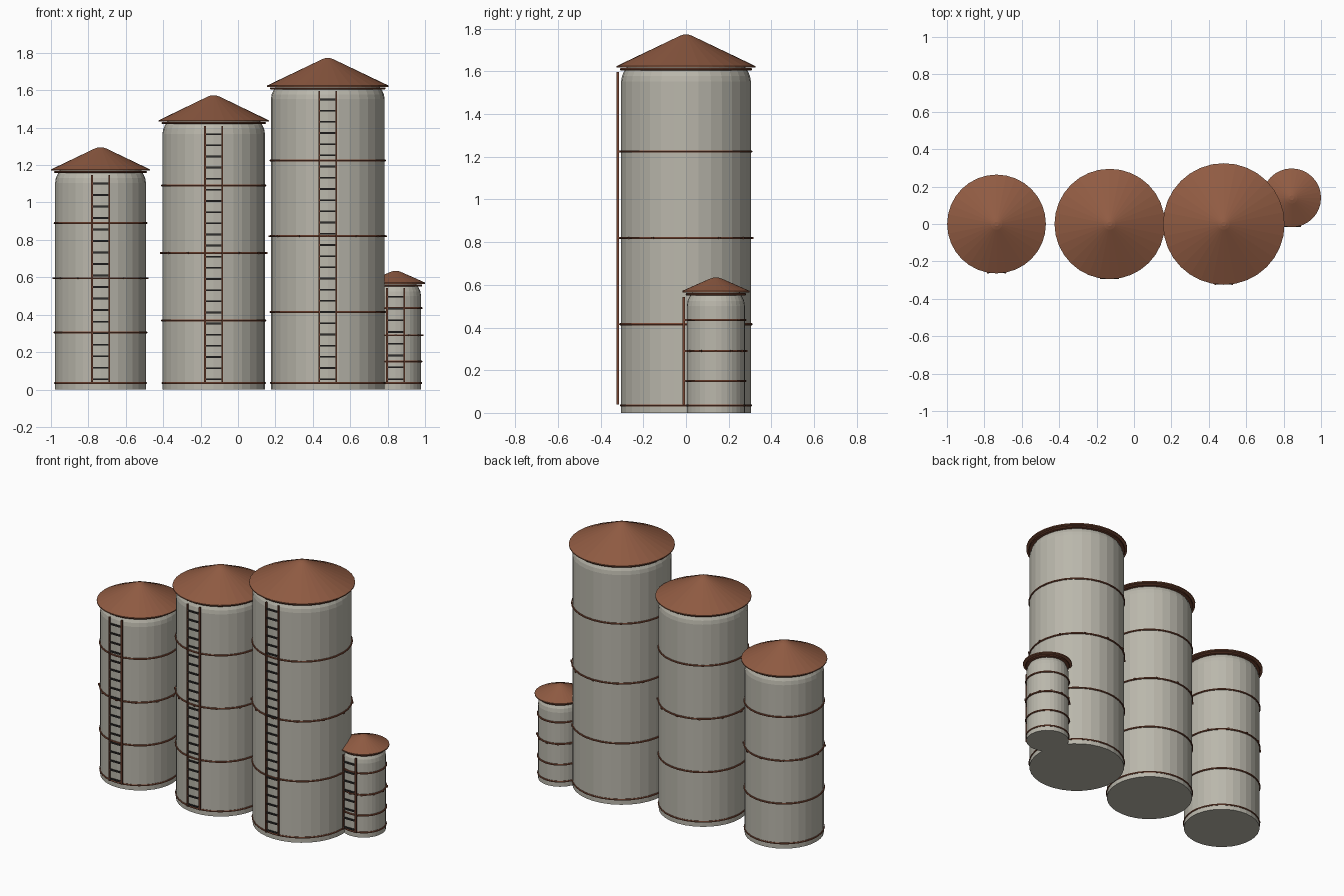
import bpy
import bmesh
from math import sin, cos, pi, tau
from mathutils import Matrix, Vector

cube = bpy.data.objects.get("Cube")
if cube:
    bpy.data.objects.remove(cube, do_unlink=True)


def material(name, rgb):
    m = bpy.data.materials.new(name)
    m.use_nodes = True
    m.diffuse_color = (*rgb, 1)
    m.node_tree.nodes["Principled BSDF"].inputs["Base Color"].default_value = (*rgb, 1)
    return m


CONCRETE = material("pale concrete", (0.49, 0.475, 0.41))
ROOF = material("rust roof", (0.28, 0.105, 0.055))
BAND = material("dark rust", (0.18, 0.06, 0.032))
RUNG = material("dark iron", (0.03, 0.028, 0.027))
SIDES = 32


def finish(name, bm, mat, center):
    mesh = bpy.data.meshes.new(name)
    bmesh.ops.recalc_face_normals(bm, faces=bm.faces)
    bm.to_mesh(mesh)
    bm.free()
    mesh.materials.append(mat)
    ob = bpy.data.objects.new(name, mesh)
    ob.location = (*center, 0)
    bpy.context.collection.objects.link(ob)
    return ob


def lathe(bm, profile, closed=False):
    """Revolve (radius, z) points; open profiles get end caps."""
    rings = [[bm.verts.new((r * cos(tau * i / SIDES), r * sin(tau * i / SIDES), z))
              for i in range(SIDES)] for r, z in profile]
    pairs = list(zip(rings, rings[1:]))
    if closed:
        pairs.append((rings[-1], rings[0]))
    else:
        bm.faces.new(rings[0])
        bm.faces.new(rings[-1])
    for a, b in pairs:
        for i in range(SIDES):
            j = (i + 1) % SIDES
            bm.faces.new((a[i], a[j], b[j], b[i]))


def box(bm, pos, size, angle=0):
    m = (Matrix.Rotation(angle, 4, "Z") @ Matrix.Translation(pos)
         @ Matrix.Diagonal(Vector((*size, 1))))
    bmesh.ops.create_cube(bm, size=1, matrix=m)


def silo(name, center, r, eave, apex, bands):
    # Wall with a rounded shoulder
    bm = bmesh.new()
    lathe(bm, [(r, 0), (r, eave - 0.065), (r - 0.004, eave - 0.04),
               (r - 0.013, eave - 0.02), (r - 0.025, eave)])
    finish(name + "_wall", bm, CONCRETE, center)

    # Conical roof with a thin rim and blunt tip
    bm = bmesh.new()
    lathe(bm, [(r - 0.02, eave), (r + 0.021, eave), (r + 0.021, eave + 0.007),
               (0.03, apex - 0.006), (0.012, apex)])
    finish(name + "_roof", bm, ROOF, center)

    # Hoops, with bolts round the middle one
    bm = bmesh.new()
    for k, z in enumerate(bands):
        out = r + (0.008 if 0 < k < len(bands) - 1 else 0.006)
        lathe(bm, [(r - 0.02, z - 0.005), (out - 0.003, z - 0.005), (out, z),
                   (out - 0.003, z + 0.005), (r - 0.02, z + 0.005)], closed=True)
    for k in range(12):
        box(bm, (r + 0.007, 0, bands[2]), (0.012, 0.012, 0.009), tau * k / 12)
    finish(name + "_hoops", bm, BAND, center)

    # Ladder on the front
    y, low, high = -r - 0.015, 0.04, eave - 0.022
    bm = bmesh.new()
    for side in (-1, 1):
        box(bm, (side * 0.046, y, (low + high) / 2), (0.009, 0.012, high - low))
        for z in bands[1:-1]:
            box(bm, (side * 0.046, y + 0.01, z), (0.008, 0.02, 0.008))
    finish(name + "_ladder_rails", bm, BAND, center)
    bm = bmesh.new()
    count = round((high - low) / 0.06)
    step = (high - low) / count
    for k in range(count):
        box(bm, (0, y, low + step * (k + 0.25)), (0.09, 0.009, 0.009))
    finish(name + "_ladder_rungs", bm, RUNG, center)


silo("short_silo", (-0.735, 0), 0.243, 1.17, 1.295, (0.035, 0.305, 0.595, 0.89, 1.163))
silo("middle_silo", (-0.13, 0), 0.274, 1.432, 1.573, (0.035, 0.37, 0.73, 1.09, 1.425))
silo("tall_silo", (0.48, 0), 0.304, 1.618, 1.772, (0.035, 0.415, 0.82, 1.225, 1.61))
silo("small_tank", (0.843, 0.14), 0.136, 0.565, 0.634, (0.035, 0.15, 0.29, 0.435, 0.556))
